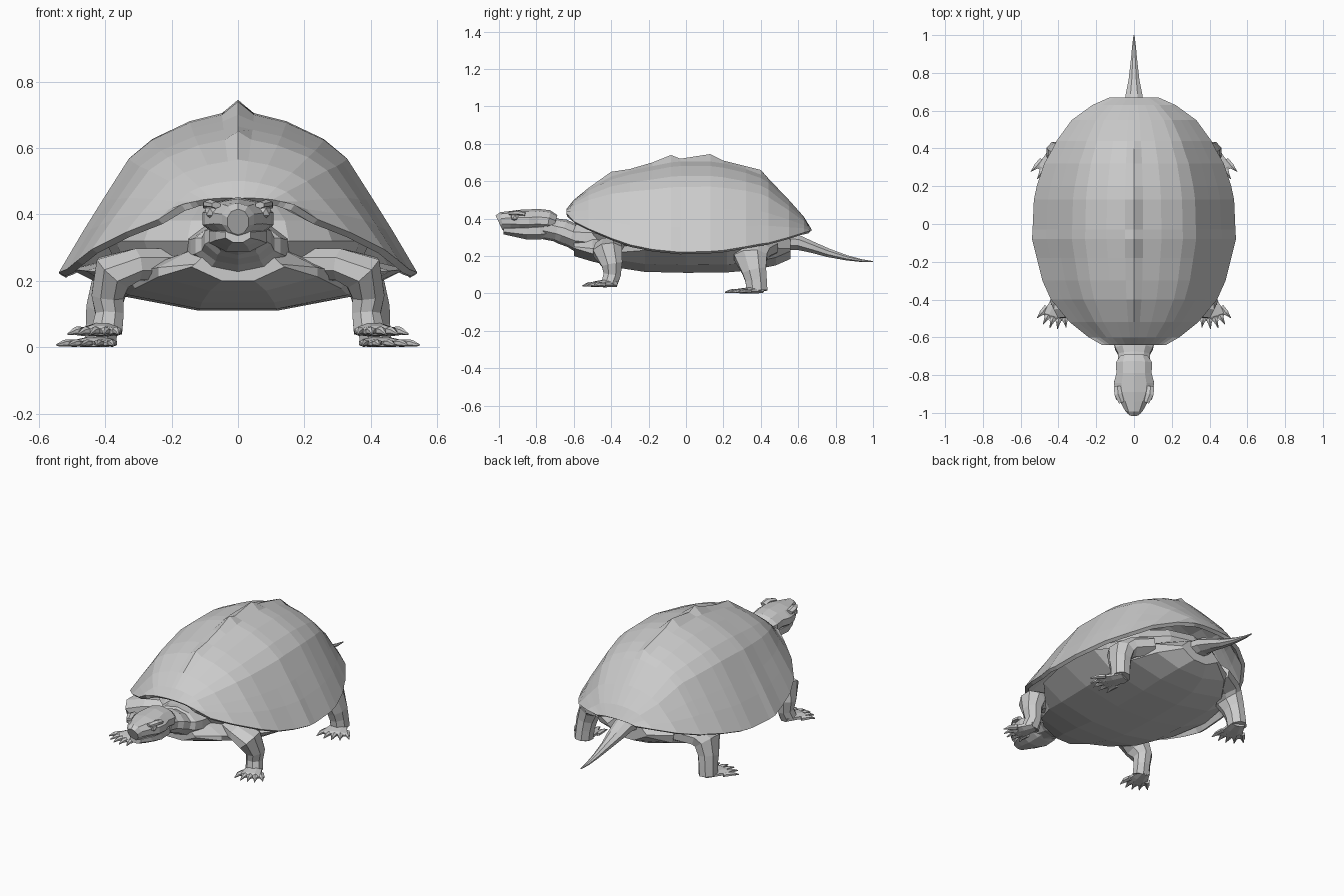
import bpy, bmesh, math
from mathutils import Vector

if "Cube" in bpy.data.objects:
    bpy.data.objects.remove(bpy.data.objects["Cube"])


def finish(name, bm, mirror=False, recalc=True):
    if recalc:
        bmesh.ops.recalc_face_normals(bm, faces=bm.faces)
    me = bpy.data.meshes.new(name)
    bm.to_mesh(me)
    bm.free()
    ob = bpy.data.objects.new(name, me)
    bpy.context.collection.objects.link(ob)
    if mirror:
        ob.modifiers.new("mirror", 'MIRROR')
    return ob


def skin(bm, rings, closed=True, caps=True):
    """Bridge consecutive rings of points with quads."""
    vs = [[bm.verts.new(p) for p in r] for r in rings]
    n = len(vs[0])
    for a, b in zip(vs, vs[1:]):
        for i in range(n if closed else n - 1):
            j = (i + 1) % n
            bm.faces.new((a[i], a[j], b[j], b[i]))
    if caps:
        bm.faces.new(vs[0])
        bm.faces.new(vs[-1])


def tube(bm, path, n=8, ref=(0, 0, 1)):
    """Loft ellipses along a path of (x, y, z, half width, half height)."""
    pts = [Vector(p[:3]) for p in path]
    ref, rings = Vector(ref), []
    for k, p in enumerate(path):
        t = (pts[min(k + 1, len(pts) - 1)] - pts[max(k - 1, 0)]).normalized()
        side = t.cross(ref).normalized()
        up = side.cross(t)
        rings.append([pts[k] + side * p[3] * math.cos(a) + up * p[4] * math.sin(a)
                      for a in [2 * math.pi * (i + 0.5) / n for i in range(n)]])
    skin(bm, rings)


# Upper shell: cross-sections along y (y, half width, rim z, crown z, keel bump)
stations = [
    (-.64, .17, .43, .45, 0), (-.60, .24, .385, .50, 0), (-.52, .34, .345, .56, .005),
    (-.40, .44, .295, .625, .025), (-.30, .485, .26, .655, .01), (-.18, .515, .235, .68, .02),
    (-.08, .54, .225, .70, .04), (-.03, .537, .22, .705, .015), (.13, .53, .225, .705, .04),
    (.20, .515, .23, .695, .015), (.32, .475, .25, .665, .015), (.40, .43, .265, .635, .025),
    (.44, .41, .27, .61, .005), (.55, .33, .30, .50, 0), (.63, .22, .325, .41, 0),
    (.67, .13, .335, .345, 0)]
arch = [(.09, 1), (.27, .95), (.48, .84), (.61, .72), (.75, .47), (.86, .27), (1, 0)]
profile = [(-u, f) for u, f in reversed(arch)] + [(0, 1.0)] + arch
bm = bmesh.new()
skin(bm, [[(u * w, y, r + (t - r) * f + (keel if u == 0 else 0)) for u, f in profile]
          for y, w, r, t, keel in stations], closed=False, caps=False)
bm.normal_update()
if sum(f.normal.z for f in bm.faces) < 0:
    bmesh.ops.reverse_faces(bm, faces=bm.faces)
shell = finish("upper_shell", bm, recalc=False)
mod = shell.modifiers.new("thickness", 'SOLIDIFY')
mod.thickness = .022
mod.offset = -1

# Belly plate with side bridges (y, plate half width, bottom z, bridge half width, bridge z)
plate = [(-.60, .14, .20, .13, .25), (-.50, .24, .17, .24, .24), (-.35, .31, .135, .34, .22),
         (-.22, .33, .115, .46, .23), (0, .34, .11, .505, .235), (.22, .34, .112, .47, .24),
         (.36, .32, .125, .36, .24), (.48, .24, .15, .26, .24), (.56, .12, .185, .13, .24)]
bm = bmesh.new()
rings = []
for y, w, zb, w2, z2 in plate:
    half = [(.35 * w, zb), (w, zb + .042), (w2, z2), (.6 * w2, z2 + .05)]
    rings.append([(x, y, z) for x, z in half] + [(-x, y, z) for x, z in reversed(half)])
skin(bm, rings)
finish("belly_plate", bm)

# Soft body inside the shell
bm = bmesh.new()
bmesh.ops.create_uvsphere(bm, u_segments=16, v_segments=8, radius=1)
for v in bm.verts:
    v.co = (v.co.x * .40, v.co.y * .54, v.co.z * .16 + .32)
finish("body", bm)

# Neck with folds
bm = bmesh.new()
tube(bm, [(0, -.42, .30, .17, .09), (0, -.54, .30, .15, .08), (0, -.59, .305, .135, .078),
          (0, -.61, .31, .115, .066), (0, -.66, .33, .105, .068), (0, -.69, .338, .088, .062),
          (0, -.76, .355, .09, .065)], 10)
finish("neck", bm)

# Head: skull and lower jaw
bm = bmesh.new()
tube(bm, [(0, -.70, .375, .075, .045), (0, -.735, .385, .10, .06), (0, -.79, .39, .098, .062),
          (0, -.84, .387, .112, .062), (0, -.89, .387, .105, .06), (0, -.94, .388, .078, .052),
          (0, -.985, .385, .05, .05), (0, -1.0, .378, .034, .042)], 10)
finish("skull", bm)
bm = bmesh.new()
tube(bm, [(0, -.71, .345, .07, .05), (0, -.78, .335, .092, .05), (0, -.85, .332, .094, .048),
          (0, -.92, .335, .072, .034), (0, -.975, .338, .04, .024)], 8)
finish("jaw", bm)

# Eyes and brow ridges
bm = bmesh.new()
bmesh.ops.create_icosphere(bm, subdivisions=1, radius=.024)
bmesh.ops.translate(bm, verts=bm.verts, vec=(.078, -.915, .408))
tube(bm, [(.088, -.86, .425, .02, .012), (.084, -.90, .432, .024, .013),
          (.066, -.945, .428, .016, .01)], 6)
finish("eyes", bm, mirror=True)


def foot(name, x, y, z, angle, length, width, height):
    """Flat foot with five clawed toes; angle is measured outward from -y."""
    bm = bmesh.new()
    def at(d, s, h):
        a = math.radians(angle)
        return (x + d * math.sin(a) + s * math.cos(a), y - d * math.cos(a) + s * math.sin(a), z + h)
    tube(bm, [at(-.02, 0, height) + (width * .55, height), at(length * .3, 0, height) + (width * .75, height * 1.1),
              at(length * .7, 0, height * .8) + (width, height * .8), at(length * .8, 0, height * .6) + (width * .9, height * .5)])
    for i in range(-2, 3):
        s, reach = i * width * .42, length * (1 - .045 * i * i)
        tube(bm, [at(reach * .55, s * .9, height * .7) + (.016, height * .7),
                  at(reach * .9, s * 1.15, height * .8) + (.017, height * .65),
                  at(reach * 1.0, s * 1.25, height * .7) + (.010, .010),
                  at(reach * 1.2, s * 1.45, .006) + (.002, .003)], 6)
    finish(name, bm, mirror=True)


# Front legs
bm = bmesh.new()
tube(bm, [(.20, -.37, .25, .05, .06), (.31, -.415, .248, .052, .078), (.375, -.42, .225, .068, .085),
          (.393, -.395, .155, .052, .06), (.387, -.395, .10, .046, .05), (.395, -.41, .05, .05, .045)],
     8, ref=(0, 1, 0))
finish("front_legs", bm, mirror=True)
foot("front_feet", .395, -.395, .033, 18, .135, .066, .02)

# Rear legs
bm = bmesh.new()
tube(bm, [(.22, .43, .25, .06, .08), (.32, .36, .235, .06, .105), (.385, .345, .195, .065, .095),
          (.405, .365, .12, .056, .07), (.41, .375, .07, .052, .062), (.415, .38, .012, .052, .06)],
     8, ref=(0, 1, 0))
finish("rear_legs", bm, mirror=True)
foot("rear_feet", .41, .385, 0, 20, .15, .075, .016)

# Tail
bm = bmesh.new()
tube(bm, [(0, .48, .28, .085, .05), (0, .60, .272, .06, .043), (0, .68, .245, .048, .032),
          (0, .76, .217, .031, .025), (0, .86, .19, .019, .015), (0, .94, .175, .011, .008),
          (0, 1.0, .17, .003, .003)], 8)
finish("tail", bm)
